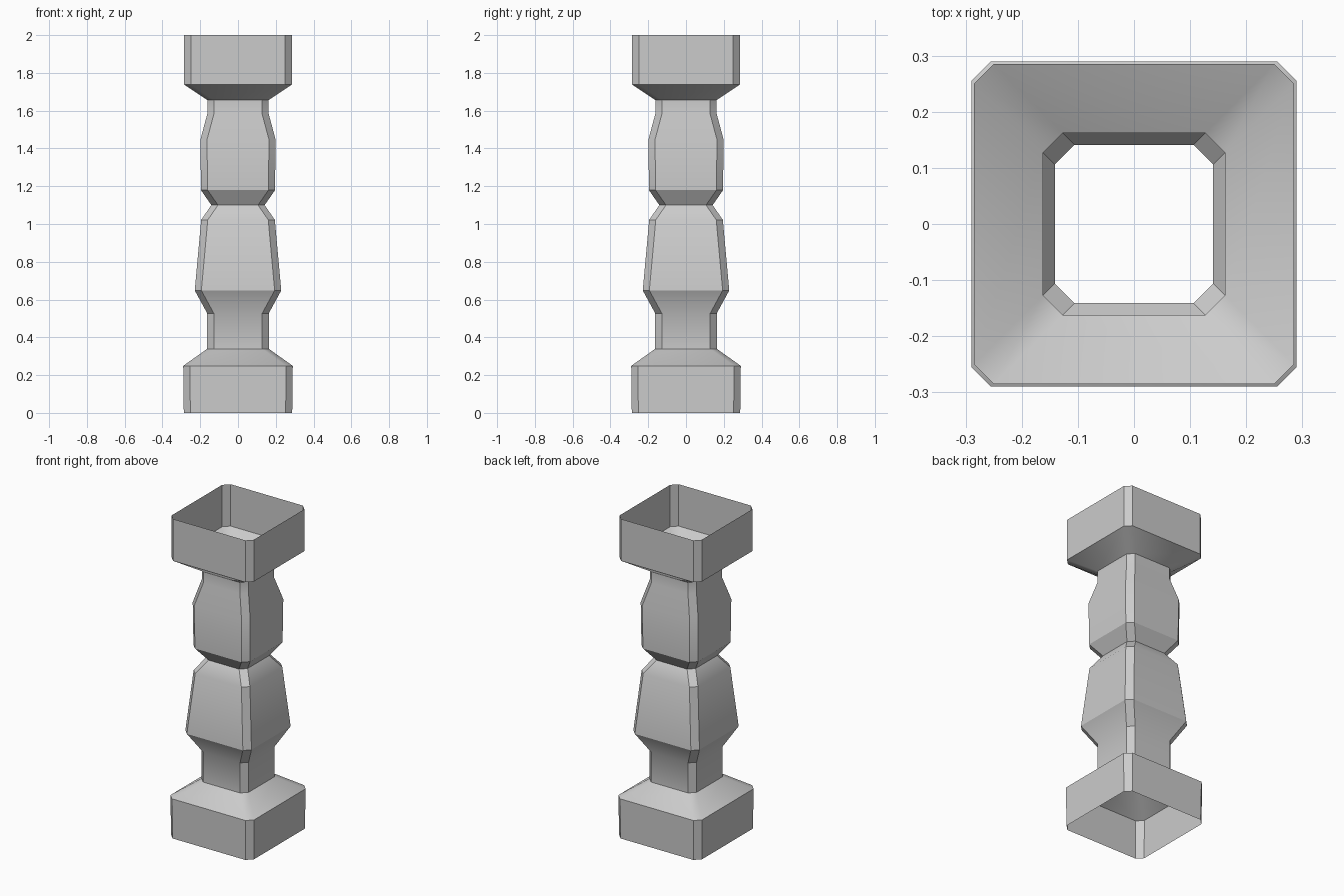
import bpy, bmesh, math

if "Cube" in bpy.data.objects:
    bpy.data.objects.remove(bpy.data.objects["Cube"])

# Profile of the post: (half width, height), bottom to top
PROFILE = [
    (0.287, 0.0), (0.290, 0.249), (0.163, 0.339), (0.163, 0.527),
    (0.229, 0.648), (0.195, 1.022), (0.141, 1.10), (0.196, 1.179),
    (0.199, 1.447), (0.162, 1.585), (0.162, 1.656), (0.285, 1.738),
    (0.285, 2.0),
]
CHAMFER = 0.035


def ring(bm, w, z):
    """Square outline with cut corners, counter-clockwise."""
    c = w - CHAMFER
    pts = []
    for i in range(4):
        a = i * math.pi / 2
        for x, y in ((w, -c), (w, c)):
            pts.append((x * math.cos(a) - y * math.sin(a),
                        x * math.sin(a) + y * math.cos(a), z))
    return [bm.verts.new(p) for p in pts]


# Open-ended hollow baluster shell
bm = bmesh.new()
rings = [ring(bm, w, z) for w, z in PROFILE]
for lo, hi in zip(rings, rings[1:]):
    for i in range(8):
        j = (i + 1) % 8
        bm.faces.new((lo[i], lo[j], hi[j], hi[i]))
mesh = bpy.data.meshes.new("baluster")
bm.to_mesh(mesh)
bm.free()
baluster = bpy.data.objects.new("baluster", mesh)
bpy.context.collection.objects.link(baluster)

# Soft shading on shallow bends, crisp ridges elsewhere
bpy.context.view_layer.objects.active = baluster
baluster.select_set(True)
bpy.ops.object.shade_smooth_by_angle(angle=math.radians(30))
